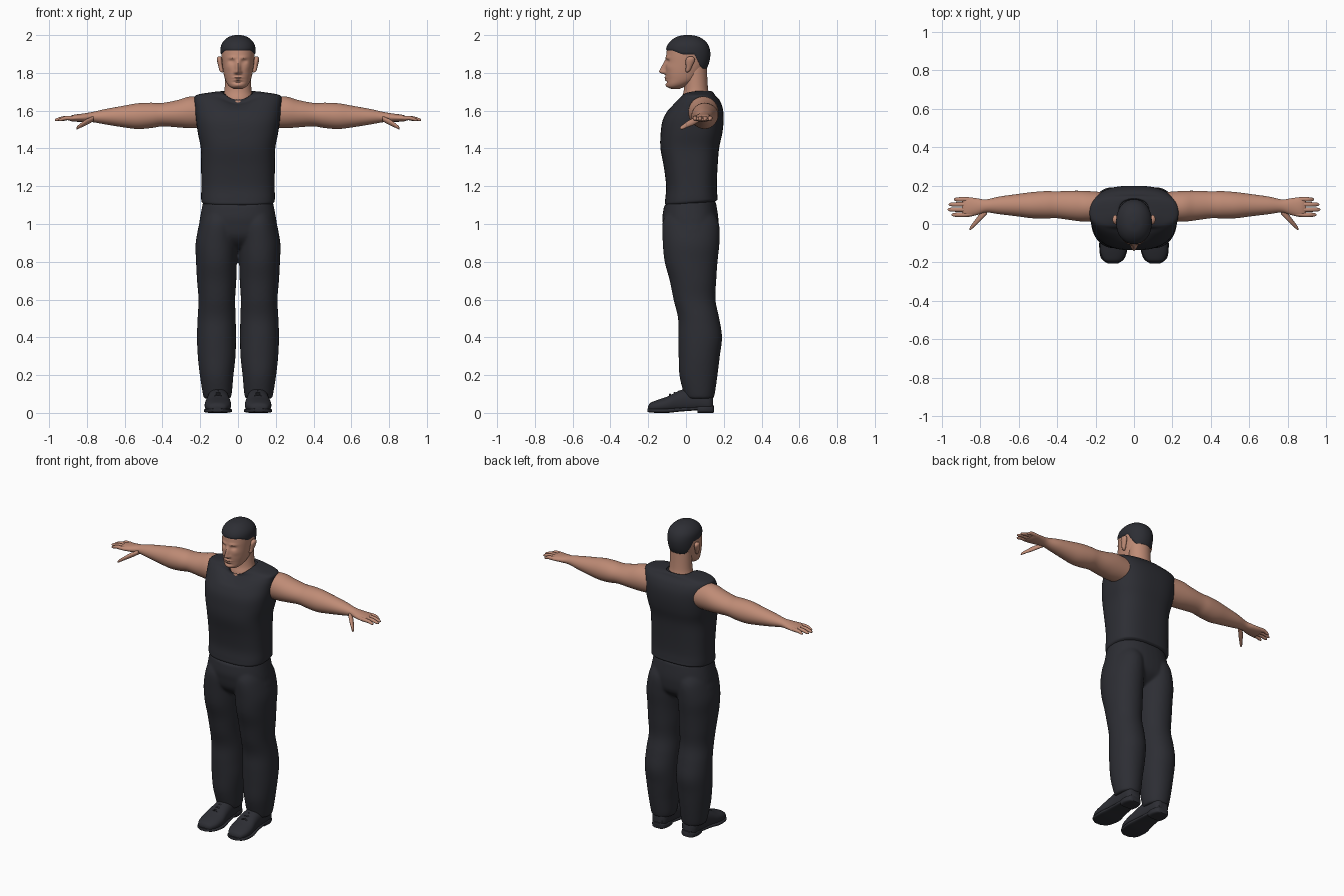
import bpy, bmesh, math
from mathutils import Vector


def material(name, rgb):
    m = bpy.data.materials.new(name)
    m.diffuse_color = (*rgb, 1)
    return m


SKIN = material("skin", (0.52, 0.26, 0.18))
DARK = material("charcoal", (0.026, 0.027, 0.034))


def clamp(v, lo=0.0, hi=1.0):
    return max(lo, min(hi, v))


def smooth_rings(rings, steps):
    """Catmull-Rom interpolation of the ring parameters."""
    r = [rings[0]] + list(rings) + [rings[-1]]
    out = []
    for i in range(1, len(r) - 2):
        for s in range(steps):
            t = s / steps
            out.append([0.5 * (2 * b + (c - a) * t + (2*a - 5*b + 4*c - d) * t*t + (3*b - a - 3*c + d) * t**3)
                        for a, b, c, d in zip(r[i-1], r[i], r[i+1], r[i+2])])
    return out + [list(rings[-1])]


def loft(bm, rings, axis='Z', n=2.0, seg=40, steps=5, warp=None):
    """Rings are (position on axis, centre 1, centre 2, radius 1, radius 2)."""
    def power(v):
        return math.copysign(abs(v) ** (2 / n), v)
    loops = []
    for t, c1, c2, r1, r2 in smooth_rings(rings, steps):
        loop = []
        for k in range(seg):
            a = 2 * math.pi * k / seg
            u, v = c1 + r1 * power(math.cos(a)), c2 + r2 * power(math.sin(a))
            p = Vector({'X': (t, u, v), 'Y': (u, t, v), 'Z': (u, v, t)}[axis])
            loop.append(bm.verts.new(warp(p) if warp else p))
        loops.append(loop)
    for a, b in zip(loops, loops[1:]):
        for k in range(seg):
            j = (k + 1) % seg
            bm.faces.new((a[k], a[j], b[j], b[k]))
    bm.faces.new(loops[0])
    bm.faces.new(loops[-1])


def part(name, mat, lofts, mirror=False, remesh=0.0):
    bm = bmesh.new()
    for kw in lofts:
        loft(bm, **kw)
    bmesh.ops.recalc_face_normals(bm, faces=bm.faces)
    me = bpy.data.meshes.new(name)
    bm.to_mesh(me)
    bm.free()
    me.materials.append(mat)
    ob = bpy.data.objects.new(name, me)
    bpy.context.collection.objects.link(ob)
    bpy.ops.object.select_all(action='DESELECT')
    bpy.context.view_layer.objects.active = ob
    ob.select_set(True)
    bpy.ops.object.shade_smooth_by_angle(angle=math.radians(45))
    if mirror:
        ob.modifiers.new("mirror", 'MIRROR').use_mirror_merge = False
    if remesh:
        m = ob.modifiers.new("union", 'REMESH')
        m.mode, m.voxel_size, m.use_smooth_shade = 'VOXEL', remesh, True
        s = ob.modifiers.new("soften", 'SMOOTH')
        s.factor, s.iterations = 0.5, 6
    return ob


# sleeveless shirt: hem rises to the back, neckline dips at the front
def shirt_warp(p):
    if p.z < 1.2:
        p.z += (p.y - 0.03) * 0.09 * (1.2 - p.z) / 0.09
    p.z -= 0.045 * clamp((0.04 - p.y) / 0.06) * math.exp(-(p.x / 0.085) ** 2) * clamp((p.z - 1.6) / 0.08)
    return p


part("shirt", DARK, [dict(n=2.7, seg=56, warp=shirt_warp, rings=[
    (1.108, 0, .028, .18, .125), (1.118, 0, .028, .192, .139), (1.14, 0, .028, .195, .138),
    (1.2, 0, .029, .194, .134), (1.3, 0, .025, .195, .142), (1.4, 0, .02, .197, .155),
    (1.48, 0, .029, .212, .163), (1.55, 0, .038, .222, .161), (1.61, 0, .052, .228, .143),
    (1.655, 0, .06, .231, .118), (1.682, 0, .062, .222, .092), (1.696, 0, .06, .15, .085),
    (1.703, 0, .053, .088, .08), (1.695, 0, .053, .08, .074)])])

# bare waist between shirt and trousers
part("waist", SKIN, [dict(n=2.5, rings=[(1.03, 0, .02, .17, .12), (1.15, 0, .02, .175, .124)])])


# trousers: pelvis and mirrored legs merged into one skin
def waist_warp(p):
    p.z -= 0.028 * clamp((p.z - 1.0) / 0.11) * clamp(-p.y / 0.1) * math.exp(-(p.x / 0.13) ** 2)
    return p


part("trousers", DARK, [
    dict(n=2.4, warp=waist_warp, rings=[
        (1.122, 0, .02, .184, .137), (1.05, 0, .022, .198, .147), (1.0, 0, .025, .206, .147),
        (.94, 0, .027, .212, .138), (.9, 0, .027, .15, .11), (.87, 0, .027, .06, .07)]),
    dict(n=2.1, rings=[
        (1.06, .1, .022, .085, .125), (1.0, .104, .025, .1, .15), (.9, .113, .027, .111, .15),
        (.8, .114, .027, .108, .14), (.7, .113, .037, .104, .123), (.6, .112, .045, .097, .111),
        (.5, .113, .067, .101, .109), (.4, .114, .075, .103, .116), (.3, .113, .07, .1, .109),
        (.2, .113, .066, .089, .101), (.11, .11, .07, .078, .084), (.075, .11, .072, .07, .074)]),
], mirror=True, remesh=0.008)

# shoes: upper, front sole, heel block and laces
part("shoe", DARK, [
    dict(axis='Y', n=2.3, warp=lambda p: Vector((p.x, p.y, max(p.z, .012))), rings=[
        (-.2, .11, .025, .025, .012), (-.188, .11, .029, .048, .024), (-.15, .108, .035, .066, .034),
        (-.1, .106, .043, .07, .043), (-.05, .105, .055, .063, .056), (0, .105, .064, .058, .064),
        (.06, .107, .066, .055, .062), (.12, .108, .06, .05, .06), (.143, .108, .055, .033, .045)]),
    dict(axis='Y', n=3.5, rings=[
        (-.205, .11, .014, .028, .009), (-.175, .11, .012, .063, .011), (-.1, .106, .012, .075, .012),
        (-.03, .105, .018, .063, .011), (.07, .107, .024, .05, .01)]),
    dict(axis='Y', n=4, rings=[
        (.06, .107, .02, .05, .02), (.1, .107, .02, .054, .02), (.138, .107, .02, .042, .02),
        (.147, .107, .02, .028, .018)]),
] + [dict(axis='X', seg=10, rings=[(.078, y, z - .012, .004, .004), (.105, y, z, .005, .005),
                                   (.132, y, z - .012, .004, .004)])
     for y, z in ((-.085, .097), (-.06, .107), (-.035, .115))], mirror=True)

# arms with palm, fingers and thumb
arm = dict(axis='X', rings=[
    (.15, .09, 1.59, .075, .08), (.25, .092, 1.591, .08, .084), (.32, .096, 1.584, .077, .072),
    (.4, .1, 1.579, .07, .062), (.46, .1, 1.575, .071, .067), (.53, .098, 1.571, .068, .068),
    (.6, .098, 1.569, .059, .058), (.7, .097, 1.568, .046, .041), (.77, .094, 1.566, .034, .027),
    (.82, .09, 1.563, .044, .022), (.87, .088, 1.56, .052, .018), (.895, .088, 1.558, .045, .01)])
thumb = dict(axis='X', seg=16, rings=[
    (.765, .07, 1.558, .018, .014), (.805, .03, 1.538, .02, .016), (.832, .0, 1.522, .015, .012),
    (.85, -.02, 1.51, .011, .009), (.856, -.026, 1.506, .004, .004)])
fingers = [dict(axis='X', seg=16, rings=[
    (.84, .088 + (y - .088) * .85, 1.562, .012, .013), (.88, y, 1.561, .012, .012),
    ((.88 + tip) / 2, y, 1.56, .0115, .011), (tip - .01, y, 1.552, .009, .008), (tip, y, 1.55, .003, .003)])
    for y, tip in ((.048, .95), (.075, .97), (.102, .965), (.128, .938))]
part("arm", SKIN, [arm, thumb] + fingers, mirror=True)

# neck
part("neck", SKIN, [dict(rings=[
    (1.6, 0, .055, .09, .085), (1.66, 0, .053, .084, .078), (1.7, 0, .053, .073, .066),
    (1.75, 0, .052, .069, .062), (1.84, 0, .05, .068, .06)])])


# head: nose, brows, eye sockets, cheeks, lips and chin pushed out of a smooth loft
def bump(p, x, z, sx, sz):
    return math.exp(-((abs(p.x) - x) / sx) ** 2 - ((p.z - z) / sz) ** 2)


def face_warp(p):
    if p.y < -0.02:
        ridge = math.exp(-(p.x / .012) ** 2)
        slope = clamp((1.875 - p.z) / .065) * clamp((p.z - 1.79) / .012)
        p.y -= (.033 * ridge * slope + .009 * bump(p, .014, 1.803, .007, .008)
                + .006 * bump(p, .03, 1.88, .022, .008) - .012 * bump(p, .033, 1.861, .014, .01)
                + .004 * bump(p, .033, 1.86, .009, .005)
                + .009 * bump(p, 0, 1.775, .022, .005) + .008 * bump(p, 0, 1.763, .018, .005)
                - .005 * bump(p, 0, 1.75, .025, .005) + .006 * bump(p, 0, 1.735, .022, .01))
        p.y -= .004 * bump(p, .05, 1.83, .018, .018)
    return p


head_rings = [
    (1.715, 0, -.055, .02, .02), (1.724, 0, -.055, .04, .042), (1.74, 0, -.04, .056, .063),
    (1.765, 0, -.02, .068, .085), (1.8, 0, -.009, .077, .1), (1.85, 0, .004, .084, .112),
    (1.9, 0, .01, .088, .114), (1.94, 0, .01, .086, .106), (1.968, 0, .01, .07, .085),
    (1.988, 0, .01, .042, .052), (1.996, 0, .01, .008, .01)]
part("head", SKIN, [dict(n=2.15, seg=96, steps=9, warp=face_warp, rings=head_rings)])


# short hair: same loft, lifted above the hairline and sunk into the head below it
def hair_warp(p):
    if p.y < .045:
        line = 1.918 - .02 * clamp((p.y + .07) / .05)
    else:
        line = 1.898 - .08 * clamp((p.y - .045) / .04)
    lift = clamp((p.z - line) * .8, -.02, .005)
    d = Vector((p.x, p.y - .01, (p.z - 1.88) * .8)).normalized()
    return p + d * lift


part("hair", DARK, [dict(n=2.15, seg=96, steps=9, warp=hair_warp, rings=head_rings[3:])])

# ears: rim and lobe tilted backwards
part("ear", SKIN, [dict(seg=20, rings=[
    (1.803, .083, .006, .004, .004), (1.81, .087, .009, .01, .011), (1.835, .092, .016, .012, .017),
    (1.865, .097, .022, .014, .024), (1.88, .098, .024, .012, .019), (1.888, .097, .024, .004, .007)])],
    mirror=True)
